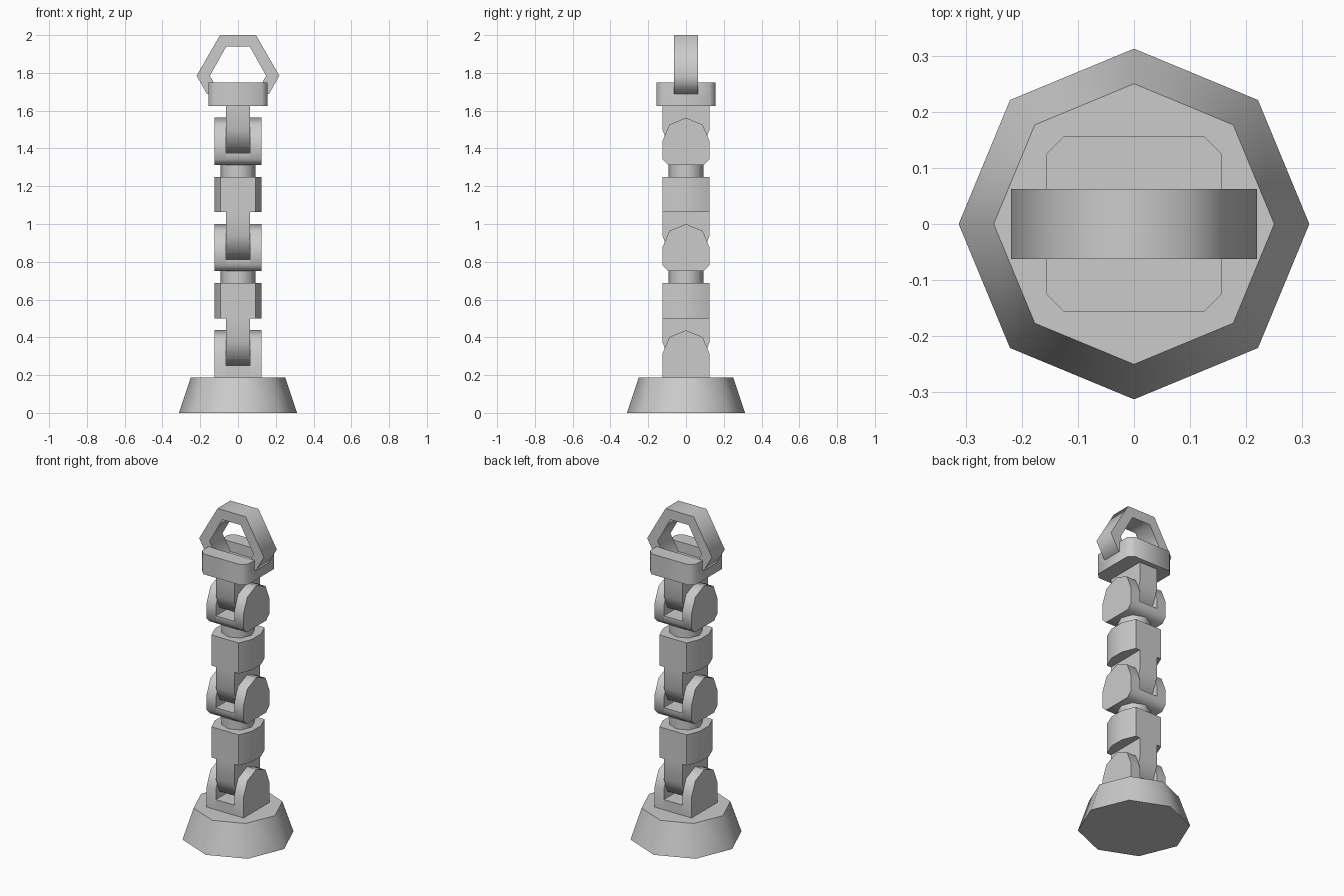
import bpy, bmesh, math
from mathutils import Vector

if "Cube" in bpy.data.objects:
    bpy.data.objects.remove(bpy.data.objects["Cube"])


def finish(name, bm):
    bmesh.ops.recalc_face_normals(bm, faces=bm.faces)
    me = bpy.data.meshes.new(name)
    bm.to_mesh(me)
    bm.free()
    ob = bpy.data.objects.new(name, me)
    bpy.context.collection.objects.link(ob)
    bpy.ops.object.select_all(action='DESELECT')
    ob.select_set(True)
    bpy.context.view_layer.objects.active = ob
    bpy.ops.object.shade_smooth_by_angle(angle=math.radians(62))
    return ob


def extrude(bm, pts, axis, lo, hi):
    """Extrude a 2D outline along an axis: x -> (y,z), y -> (x,z), z -> (x,y)."""
    def place(p):
        v = list(p)
        v.insert("xyz".index(axis), lo)
        return Vector(v)
    face = bm.faces.new([bm.verts.new(place(p)) for p in pts])
    new = bmesh.ops.extrude_face_region(bm, geom=[face])["geom"]
    d = Vector([hi - lo if a == axis else 0 for a in "xyz"])
    bmesh.ops.translate(bm, vec=d, verts=[g for g in new if isinstance(g, bmesh.types.BMVert)])


def mirror(half):
    """Complete a right-hand outline to a symmetric closed one."""
    return half + [(-x, z) for x, z in reversed(half) if abs(x) > 1e-6]


def prism(name, pts, axis, lo, hi):
    bm = bmesh.new()
    extrude(bm, pts, axis, lo, hi)
    return finish(name, bm)


def cone(name, r1, r2, z0, z1):
    bm = bmesh.new()
    bmesh.ops.create_cone(bm, cap_ends=True, segments=8, radius1=r1, radius2=r2, depth=z1 - z0)
    # keep a corner on the x axis
    bmesh.ops.translate(bm, vec=(0, 0, (z0 + z1) / 2), verts=bm.verts)
    return finish(name, bm)


W, T, K = 0.125, 0.0625, 0.125 * math.sqrt(0.5)


def fork(name, z, chamfered=True):
    """Two rounded cheeks joined by a floor, open front to back."""
    low = [(0.094, z), (W, z + 0.031)] if chamfered else [(W, z)]
    c = z + W
    cheek = mirror(low + [(W, c), (K, c + K), (0, c + W)])
    floor = mirror(low + [(W, z + T)])
    bm = bmesh.new()
    extrude(bm, cheek, 'x', -W, -T)
    extrude(bm, cheek, 'x', T, W)
    extrude(bm, floor, 'x', -T, T)
    finish(name, bm)


def tongue(name, z, top):
    """Hinge tongue with a rounded lower end."""
    c = z + W
    prism(name, mirror([(W, top), (W, c), (K, c - K), (0, z)]), 'x', -T, T)


# Base
cone("base", 0.3125, 0.25, 0, 0.1875)
fork("base_fork", 0.1875, False)

# Two identical arm segments: tongue, block, neck and fork
for i in range(2):
    o = 0.5625 * i
    tongue(f"tongue_{i}", 0.25 + o, 0.5 + o)
    prism(f"block_{i}", mirror([(0.092, -W), (W, -0.045), (W, 0.045), (0.092, W)]), 'z', 0.5 + o, 0.6875 + o)
    cone(f"neck_{i}", 0.093, 0.093, 0.6875 + o, 0.75 + o)
    fork(f"fork_{i}", 0.75 + o)

# Head plate: chamfered slab with a slot for the ring
tongue("head_tongue", 1.375, 1.625)
P, C = 0.156, 0.125
prism("head_plate", mirror([(C, -P), (P, -C), (P, C), (C, P)]), 'z', 1.625, 1.6875)
half = [(P, C), (C, P), (-C, P), (-P, C)]
prism("head_lip_back", half + [(-P, T), (P, T)], 'z', 1.6875, 1.75)
prism("head_lip_front", [(x, -y) for x, y in half + [(-P, T), (P, T)]], 'z', 1.6875, 1.75)

# Hexagonal ring standing in the slot
outer = [(0.164, 1.688), (0.219, 1.785), (0.095, 2.0)]
inner = [(0.062, 1.94), (0.149, 1.785), (0.095, 1.688)]
flip = lambda pts: [(-x, z) for x, z in reversed(pts)]
prism("ring", outer + flip(outer) + flip(inner) + inner, 'y', -T, T)
